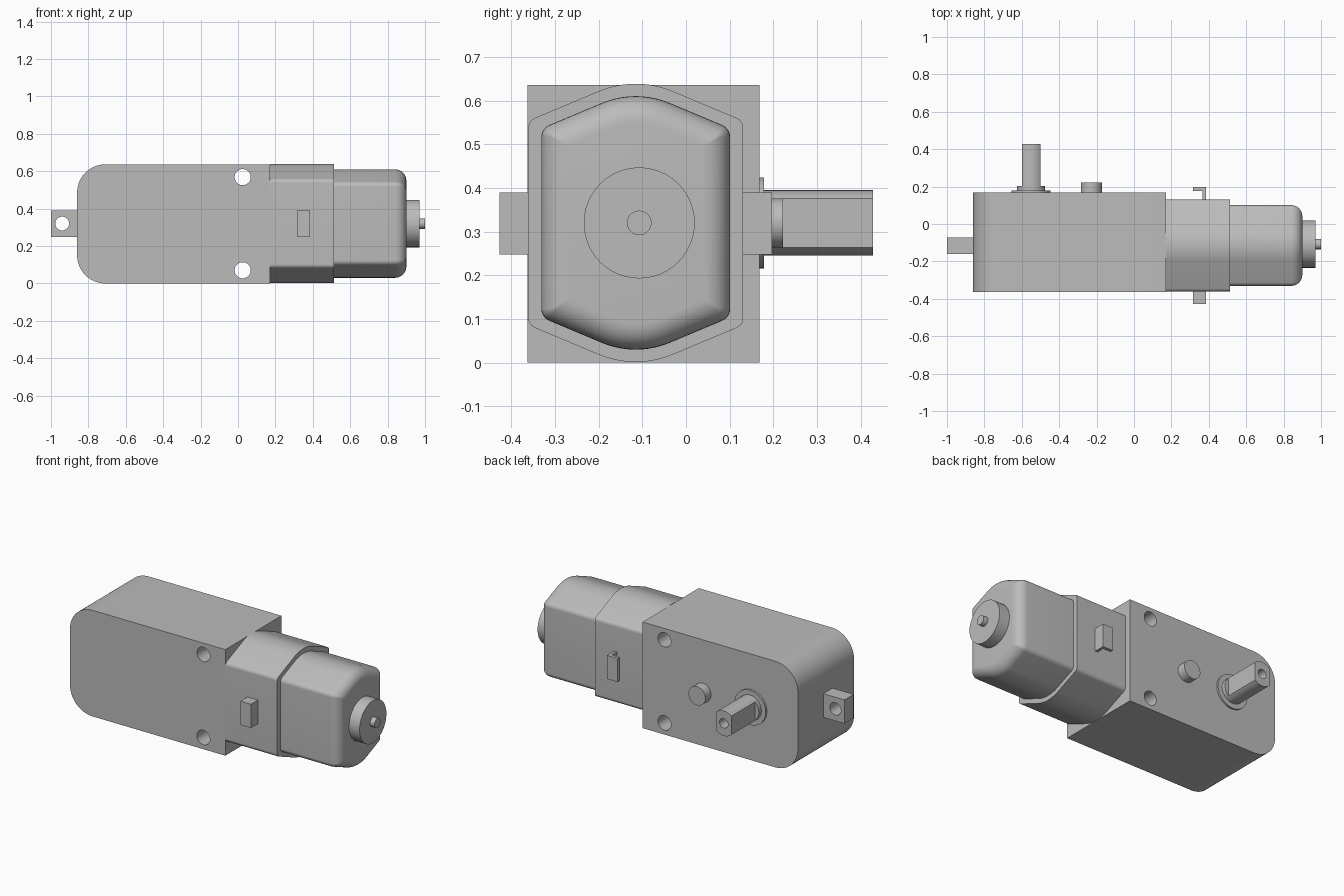
import bpy, bmesh, math
from mathutils import Vector, Matrix

cube = bpy.data.objects.get("Cube")
if cube:
    bpy.data.objects.remove(cube, do_unlink=True)

grey = bpy.data.materials.new("plain grey")
grey.use_nodes = True
GREY = (0.5, 0.5, 0.5, 1)
grey.diffuse_color = GREY
grey.node_tree.nodes["Principled BSDF"].inputs["Base Color"].default_value = GREY

AXIS_Y, AXIS_Z = -0.115, 0.32   # motor centre line


def loft(name, rings):
    """Skin matching rings of points and cap both ends."""
    bm = bmesh.new()
    rows = [[bm.verts.new(p) for p in ring] for ring in rings]
    n = len(rows[0])
    for a, b in zip(rows, rows[1:]):
        for i in range(n):
            j = (i + 1) % n
            bm.faces.new((a[i], a[j], b[j], b[i]))
    bm.faces.new(rows[0][::-1])
    bm.faces.new(rows[-1])
    bmesh.ops.recalc_face_normals(bm, faces=bm.faces)
    mesh = bpy.data.meshes.new(name)
    bm.to_mesh(mesh)
    bm.free()
    obj = bpy.data.objects.new(name, mesh)
    bpy.context.collection.objects.link(obj)
    mesh.materials.append(grey)
    return obj


def round_corners(points, radii, steps=10):
    """Replace each polygon corner with a tangent arc."""
    out = []
    for i, (p, r) in enumerate(zip(points, radii)):
        p = Vector(p)
        if r == 0:
            out.append(p)
            continue
        a = (Vector(points[i - 1]) - p).normalized()
        b = (Vector(points[(i + 1) % len(points)]) - p).normalized()
        half = a.angle(b) / 2
        centre = p + (a + b).normalized() * r / math.sin(half)
        start = p + a * r / math.tan(half) - centre
        end = p + b * r / math.tan(half) - centre
        sweep = start.angle_signed(end)
        for k in range(steps + 1):
            out.append(centre + Matrix.Rotation(-sweep * k / steps, 2) @ start)
    return out


def along_y(name, outline, y0, y1):
    return loft(name, [[(p[0], y, p[1]) for p in outline] for y in (y0, y1)])


def circle(u, v, r, n=48):
    return [(u + r * math.cos(t * math.tau / n), v + r * math.sin(t * math.tau / n))
            for t in range(n)]


def box(name, x0, x1, y0, y1, z0, z1):
    return along_y(name, [(x0, z0), (x1, z0), (x1, z1), (x0, z1)], y0, y1)


def disc_x(name, r, x0, x1):
    return loft(name, [[(x, u, v) for u, v in circle(-0.107, AXIS_Z, r)] for x in (x0, x1)])


def drill(obj, x, z, r, y0, y1):
    cutter = along_y(obj.name + "_hole_cutter", circle(x, z, r), y0, y1)
    cutter.hide_render = True
    mod = obj.modifiers.new("hole", 'BOOLEAN')
    mod.operation, mod.solver, mod.object = 'DIFFERENCE', 'EXACT', cutter
    bpy.context.view_layer.objects.active = obj
    bpy.ops.object.modifier_apply(modifier=mod.name)
    bpy.data.objects.remove(cutter, do_unlink=True)


def motor_ring(x, width, apex, corner, crown, inset=0):
    """Six-sided section with a rounded crown, optionally shrunk inward."""
    w = width - inset
    top = apex - inset * 1.085
    side = top - 0.42 * w
    pts = [(w, -side), (w, side), (0, top), (-w, side), (-w, -side), (0, -top)]
    c, k = max(corner - inset, 0.006), crown - inset
    return [(x, AXIS_Y + p[0], AXIS_Z + p[1])
            for p in round_corners(pts, [c, c, k, c, c, k])]


# Gearbox housing with two mounting holes
housing = along_y("gearbox_housing", round_corners(
    [(-0.86, 0), (0.17, 0), (0.17, 0.636), (-0.86, 0.636)], [0.15, 0, 0, 0.15], 20), -0.363, 0.168)
for z in (0.07, 0.568):
    drill(housing, 0.025, z, 0.043, -0.5, 0.3)

# Mounting tab
tab = box("mounting_tab", -1, -0.86, -0.16, -0.072, 0.248, 0.39)
drill(tab, -0.94, AXIS_Z, 0.037, -0.3, 0.1)

# Motor collar and rounded motor can
loft("motor_collar", [motor_ring(x, 0.246, 0.337, 0.025, 0.22) for x in (0.17, 0.513)])
R = 0.06
sections = [motor_ring(0.513, 0.216, 0.307, 0.03, 0.2)]
for i in range(9):
    t = i / 8 * math.pi / 2
    sections.append(motor_ring(0.9 - R + R * math.sin(t), 0.216, 0.307, 0.03, 0.2,
                               R * (1 - math.cos(t))))
loft("motor_can", sections)
disc_x("motor_bearing_boss", 0.127, 0.89, 0.97)
disc_x("motor_shaft_tip", 0.028, 0.96, 1.0)

# Retaining clips: solid block in front, hooked strip behind
box("front_clip", 0.315, 0.385, -0.427, -0.355, 0.248, 0.39)
along = [(0.315, 0.197), (0.315, 0.177), (0.367, 0.177), (0.367, 0.125), (0.385, 0.125), (0.385, 0.197)]
loft("back_clip", [[(x, y, z) for x, y in along] for z in (0.248, 0.39)])

# Output shaft: collar discs and a double-flatted bar with a bored end
SX = -0.55
along_y("shaft_flange", circle(SX, AXIS_Z, 0.104), 0.16, 0.179)
along_y("shaft_base", circle(SX, AXIS_Z, 0.075), 0.16, 0.203)
flat = math.acos(0.05 / 0.075)
arc = [flat + (math.pi - 2 * flat) * i / 16 for i in range(17)]
bar = [(SX + 0.075 * math.cos(a), AXIS_Z + 0.075 * math.sin(a))
       for a in arc + [a + math.pi for a in arc]]
shaft = along_y("output_shaft", bar, 0.19, 0.428)
drill(shaft, SX, AXIS_Z, 0.028, 0.3, 0.5)

# Locating peg
along_y("locating_peg", circle(-0.228, AXIS_Z, 0.056), 0.16, 0.222)

# Smooth curved walls, crisp edges
for obj in bpy.context.scene.objects:
    obj.select_set(obj.type == 'MESH')
bpy.context.view_layer.objects.active = housing
bpy.ops.object.shade_smooth_by_angle(angle=math.radians(25))
